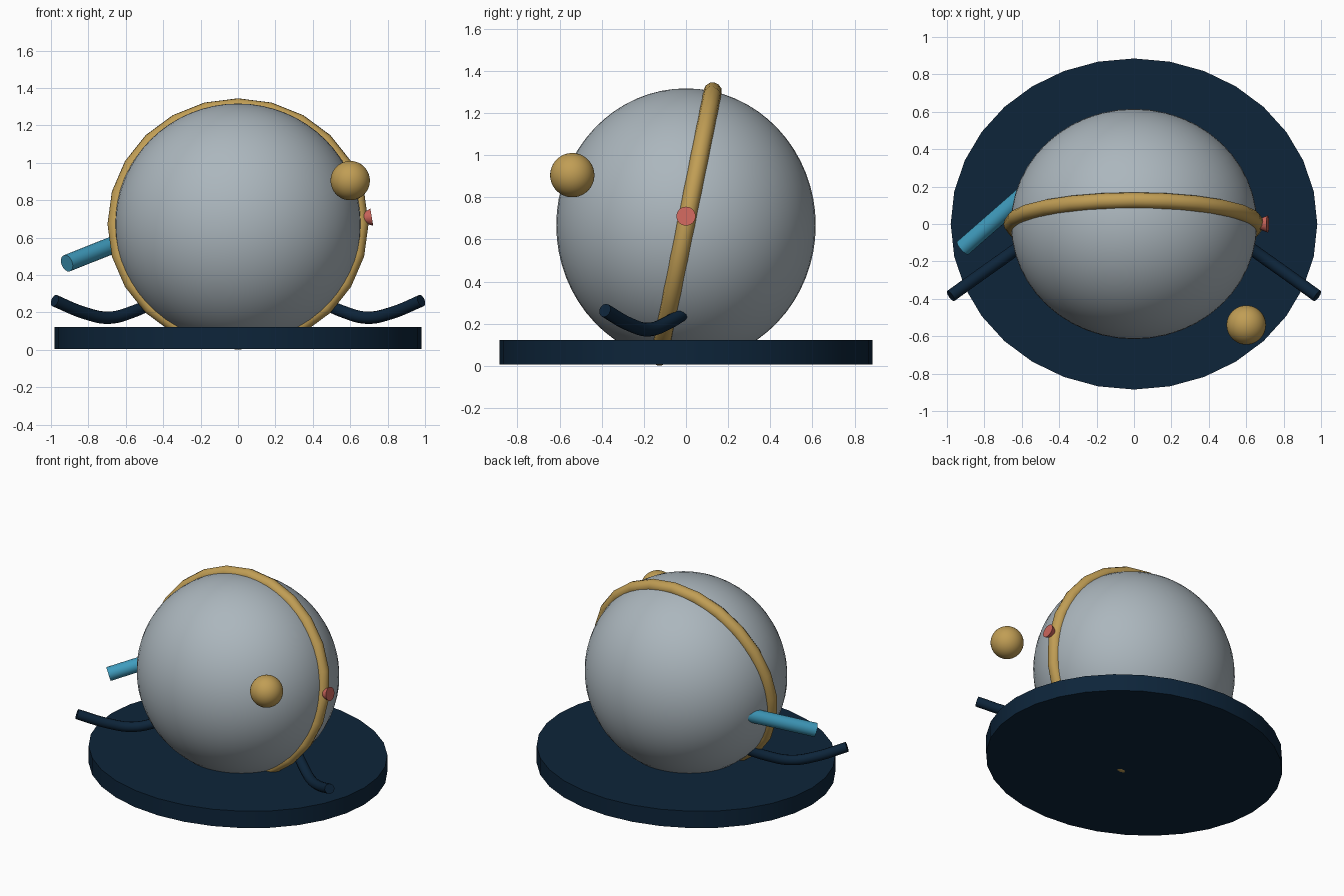
import bpy, math
from mathutils import Vector, Matrix

if "Cube" in bpy.data.objects:
    bpy.data.objects.remove(bpy.data.objects["Cube"])


def material(name, rgb):
    m = bpy.data.materials.new(name)
    m.diffuse_color = (*rgb, 1)
    m.use_nodes = True
    m.node_tree.nodes["Principled BSDF"].inputs["Base Color"].default_value = m.diffuse_color
    return m


NAVY = material("dark navy", (0.004, 0.018, 0.042))
GREY = material("blue grey", (0.41, 0.47, 0.51))
GOLD = material("gold", (0.53, 0.34, 0.09))
TEAL = material("teal", (0.05, 0.33, 0.51))
RED = material("coral red", (0.60, 0.13, 0.105))


def finish(name, mat, angle=40):
    ob = bpy.context.object
    ob.name = name
    bpy.ops.object.transform_apply(location=True, rotation=True, scale=True)
    ob.data.materials.append(mat)
    bpy.ops.object.shade_smooth_by_angle(angle=math.radians(angle))
    return ob


def ball(name, centre, radii, mat):
    bpy.ops.mesh.primitive_uv_sphere_add(segments=48, ring_count=32, radius=1, location=centre)
    bpy.context.object.scale = radii
    return finish(name, mat)


def rod(name, start, end, r1, r2, mat, sides=24):
    a, b = Vector(start), Vector(end)
    bpy.ops.mesh.primitive_cone_add(vertices=sides, radius1=r1, radius2=r2, depth=(b - a).length,
                                    location=(a + b) / 2,
                                    rotation=(b - a).to_track_quat('Z', 'Y').to_euler())
    return finish(name, mat)


# Oval base plate
bpy.ops.mesh.primitive_cylinder_add(vertices=32, radius=1, depth=0.118, location=(0, 0, 0.064))
bpy.context.object.scale = (0.98, 0.885, 1)
finish("base_plate", NAVY)

# Large body and small side ball
ball("body", (0, 0, 0.667), (0.658, 0.616, 0.65), GREY)
ball("side_ball", (0.6, -0.54, 0.905), (0.105, 0.105, 0.105), GOLD)

# Tilted ring around the body
bpy.ops.mesh.primitive_torus_add(major_segments=24, minor_segments=12,
                                 major_radius=0.655, minor_radius=0.043,
                                 location=(0, 0, 0.673))
ring = bpy.context.object
ring.scale = (1, 0.982, 1)
ring.rotation_euler = (math.radians(90 - 11.4), 0, 0)
finish("ring", GOLD)

# Red knob on the right, teal spout on the left
rod("knob", (0.655, 0, 0.70), (0.715, 0, 0.71), 0.022, 0.046, RED, 16)
rod("spout", (-0.915, -0.128, 0.463), (-0.52, 0.218, 0.62), 0.046, 0.046, TEAL)


# Curved arms, mirrored left and right
PATH = [(0.43, 0.01, 0.265), (0.56, -0.085, 0.205), (0.69, -0.178, 0.172),
        (0.82, -0.27, 0.197), (0.98, -0.385, 0.263)]
for side, name in ((1, "right_arm"), (-1, "left_arm")):
    cu = bpy.data.curves.new(name, 'CURVE')
    cu.dimensions = '3D'
    cu.bevel_depth = 0.033
    cu.bevel_resolution = 4
    cu.resolution_u = 6
    cu.use_fill_caps = True
    sp = cu.splines.new('BEZIER')
    sp.bezier_points.add(len(PATH) - 1)
    for p, (x, y, z) in zip(sp.bezier_points, PATH):
        p.co = (side * x, y, z)
        p.handle_left_type = p.handle_right_type = 'AUTO'
    ob = bpy.data.objects.new(name, cu)
    bpy.context.collection.objects.link(ob)
    bpy.ops.object.select_all(action='DESELECT')
    ob.select_set(True)
    bpy.context.view_layer.objects.active = ob
    bpy.ops.object.convert(target='MESH')
    finish(name, NAVY)
